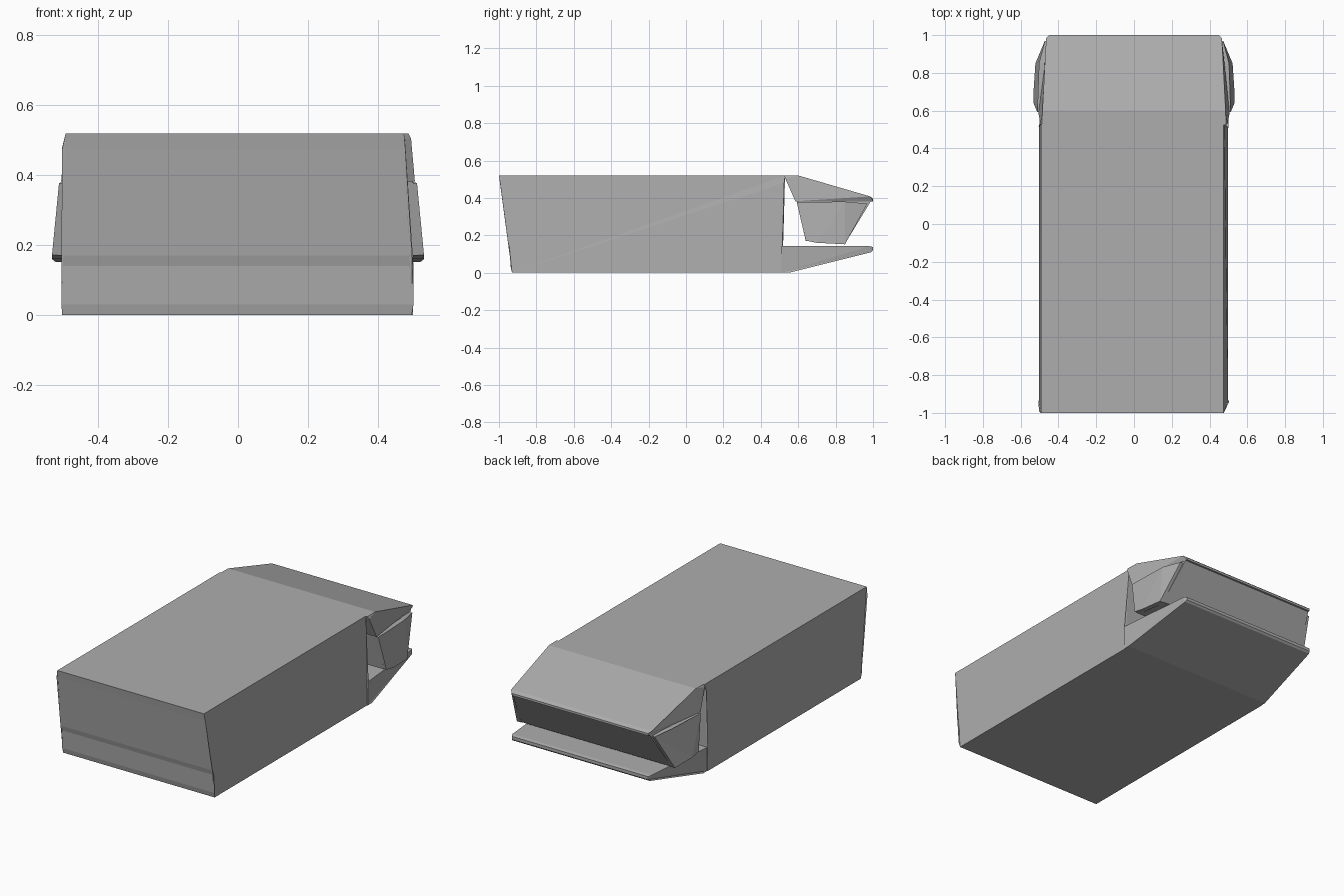
import bpy, bmesh

grey = bpy.data.materials.new("mid grey")
grey.diffuse_color = (0.42, 0.42, 0.42, 1)


def slab(name, pts):
    """Close a side profile of (y, z, left x, right x) points into a solid."""
    bm = bmesh.new()
    left = [bm.verts.new((l, y, z)) for y, z, l, r in pts]
    right = [bm.verts.new((r, y, z)) for y, z, l, r in pts]
    bm.faces.new(left)
    bm.faces.new(right[::-1])
    n = len(pts)
    for i in range(n):
        j = (i + 1) % n
        bm.faces.new((left[j], left[i], right[i], right[j]))
    bmesh.ops.triangulate(bm, faces=[f for f in bm.faces if len(f.verts) > 4])
    bmesh.ops.recalc_face_normals(bm, faces=bm.faces)
    me = bpy.data.meshes.new(name)
    bm.to_mesh(me)
    bm.free()
    me.materials.append(grey)
    ob = bpy.data.objects.new(name, me)
    bpy.context.collection.objects.link(ob)
    return ob


def sym(y, z, x):
    return (y, z, -x, x)


# long box with a raked, creased front
slab("body", [
    (-1.0, 0.52, -0.493, 0.475), (-0.993, 0.475, -0.503, 0.479),
    (-0.953, 0.17, -0.505, 0.498), (-0.945, 0.14, -0.505, 0.502),
    (-0.937, 0.03, -0.505, 0.502), (-0.93, 0.0, -0.503, 0.497),
    (0.515, 0.0, -0.503, 0.497), (0.515, 0.14, -0.505, 0.502),
    (0.525, 0.48, -0.503, 0.479), (0.53, 0.52, -0.493, 0.475)])

# lower lip sticking out at the back
slab("lower_lip", [
    sym(0.51, 0.0, 0.5), sym(0.55, 0.0, 0.5), sym(0.99, 0.11, 0.455),
    sym(1.0, 0.12, 0.45), sym(1.0, 0.138, 0.45), sym(0.98, 0.142, 0.46),
    sym(0.51, 0.142, 0.502)])

# sloping upper cap
slab("upper_cap", [
    sym(0.525, 0.52, 0.487), sym(0.6, 0.52, 0.485), sym(0.985, 0.408, 0.465),
    sym(1.0, 0.395, 0.45), sym(1.0, 0.382, 0.45), sym(0.585, 0.382, 0.506),
    sym(0.53, 0.505, 0.495)])

# wedge under the cap
slab("inner_wedge", [
    sym(0.59, 0.39, 0.5), sym(0.99, 0.385, 0.45), sym(0.85, 0.155, 0.5),
    sym(0.64, 0.17, 0.515)])

# flared side flaps, slightly proud of the wedge
for s, side in ((-1, "left"), (1, "right")):
    def flap(y, z, x):
        return (y, z, s * (x - 0.03), s * x)
    slab(side + "_side_flap", [
        flap(0.592, 0.378, 0.512), flap(0.64, 0.172, 0.532),
        flap(0.7, 0.16, 0.532), flap(0.85, 0.152, 0.522),
        flap(0.97, 0.37, 0.472), flap(0.85, 0.38, 0.503)])
